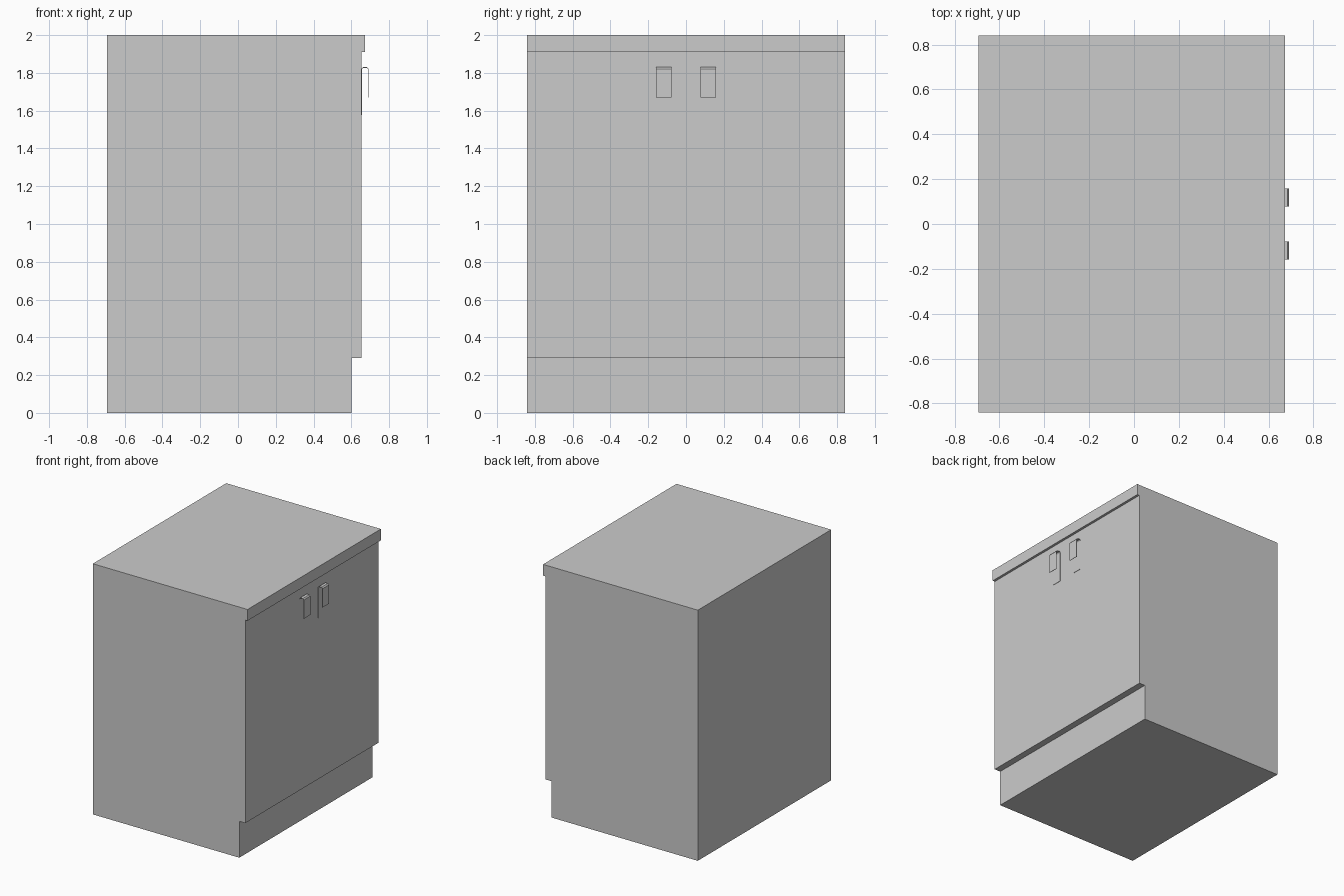
import bpy, bmesh

if "Cube" in bpy.data.objects:
    bpy.data.objects.remove(bpy.data.objects["Cube"])


def extrude_profile(name, profile, y0, y1):
    """Extrude a closed (x, z) profile from y0 to y1."""
    bm = bmesh.new()
    face = bm.faces.new([bm.verts.new((x, y0, z)) for x, z in profile])
    ext = bmesh.ops.extrude_face_region(bm, geom=[face])
    verts = [g for g in ext["geom"] if isinstance(g, bmesh.types.BMVert)]
    bmesh.ops.translate(bm, verts=verts, vec=(0, y1 - y0, 0))
    bmesh.ops.recalc_face_normals(bm, faces=bm.faces)
    mesh = bpy.data.meshes.new(name)
    bm.to_mesh(mesh)
    bm.free()
    obj = bpy.data.objects.new(name, mesh)
    bpy.context.collection.objects.link(obj)
    return obj


# Cabinet: recessed plinth, door front and overhanging worktop in one profile
BACK, PLINTH, DOOR, TOP = -0.693, 0.60, 0.653, 0.673
extrude_profile("cabinet_body", [
    (BACK, 0), (PLINTH, 0), (PLINTH, 0.29), (DOOR, 0.29),
    (DOOR, 1.91), (TOP, 1.91), (TOP, 2.0), (BACK, 2.0),
], -0.841, 0.841)

# Hook handles: long back plate, chamfered top, shorter front plate
T = 0.003
B, F = DOOR, 0.692
hook = [
    (B, 1.577), (B + T, 1.577), (B + T, 1.818), (B + 0.009, 1.827),
    (F - 0.009, 1.827), (F - T, 1.818), (F - T, 1.67), (F, 1.67),
    (F, 1.82), (F - 0.008, 1.83), (B + 0.008, 1.83), (B, 1.82),
]
for name, y in (("left_handle", -0.118), ("right_handle", 0.118)):
    extrude_profile(name, hook, y - 0.041, y + 0.041)
